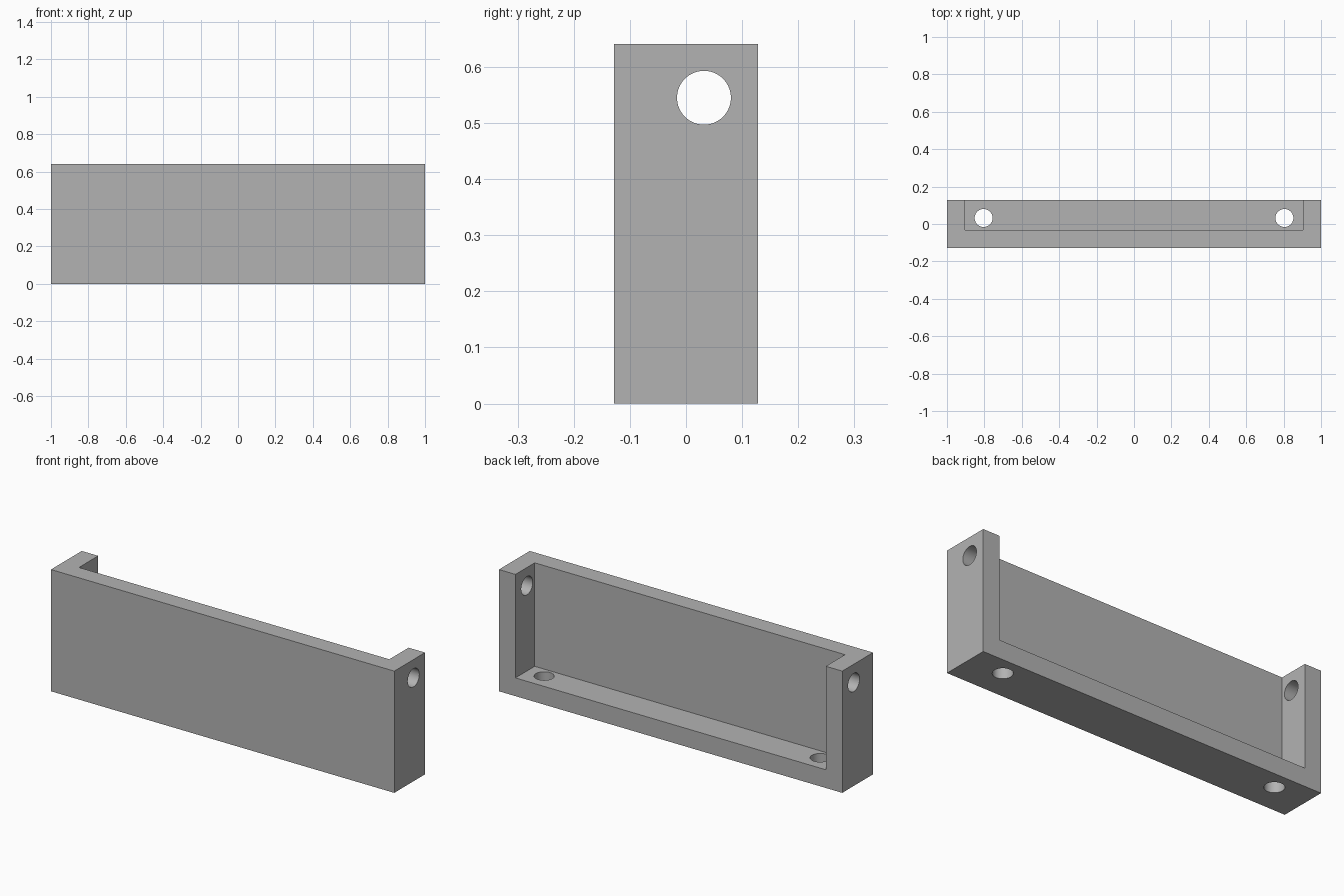
import bpy
from math import radians, pi

cube = bpy.data.objects.get("Cube")
if cube:
    bpy.data.objects.remove(cube, do_unlink=True)

WIDTH, DEPTH, HEIGHT = 2.0, 0.256, 0.641
WALL = 0.096
HOLE_R = 0.048
HOLE_Y = 0.032
SIDE_HOLE_Z = 0.545
FLOOR_HOLE_X = 0.804

grey = bpy.data.materials.new("plain grey")
grey.use_nodes = True
grey.diffuse_color = (0.45, 0.45, 0.45, 1)
grey.node_tree.nodes["Principled BSDF"].inputs["Base Color"].default_value = grey.diffuse_color


def box(name, low, high):
    centre = [(a + b) / 2 for a, b in zip(low, high)]
    bpy.ops.mesh.primitive_cube_add(size=1, location=centre)
    obj = bpy.context.object
    obj.name = name
    obj.scale = [b - a for a, b in zip(low, high)]
    bpy.ops.object.transform_apply(location=True, rotation=True, scale=True)
    obj.data.materials.append(grey)
    return obj


def hole(name, location, length, rotation=(0, 0, 0)):
    bpy.ops.mesh.primitive_cylinder_add(vertices=64, radius=HOLE_R, depth=length,
                                        location=location, rotation=rotation)
    obj = bpy.context.object
    obj.name = name
    obj.data.materials.append(grey)
    return obj


def cut(target, cutter):
    cutter.hide_render = True
    mod = target.modifiers.new(cutter.name, "BOOLEAN")
    mod.operation = "DIFFERENCE"
    mod.solver = "EXACT"
    mod.object = cutter
    bpy.context.view_layer.objects.active = target
    bpy.ops.object.modifier_apply(modifier=mod.name)
    bpy.data.objects.remove(cutter, do_unlink=True)


# Solid block, hollowed from the back and top to leave front, sides and floor
bracket = box("mounting_bracket", (-WIDTH / 2, -DEPTH / 2, 0), (WIDTH / 2, DEPTH / 2, HEIGHT))
cut(bracket, box("recess_cutter", (-WIDTH / 2 + WALL, -DEPTH / 2 + WALL, WALL),
                 (WIDTH / 2 - WALL, DEPTH, HEIGHT * 2)))

# Screw holes through the end walls and the floor
for side in (-1, 1):
    cut(bracket, hole("side_hole_cutter", (side * (WIDTH - WALL) / 2, HOLE_Y, SIDE_HOLE_Z),
                      WALL * 2, (0, pi / 2, 0)))
    cut(bracket, hole("floor_hole_cutter", (side * FLOOR_HOLE_X, HOLE_Y, WALL / 2), WALL * 2))

# Smooth hole walls, sharp edges elsewhere
bpy.ops.object.select_all(action="DESELECT")
bracket.select_set(True)
bpy.context.view_layer.objects.active = bracket
bpy.ops.object.shade_smooth_by_angle(angle=radians(30))
